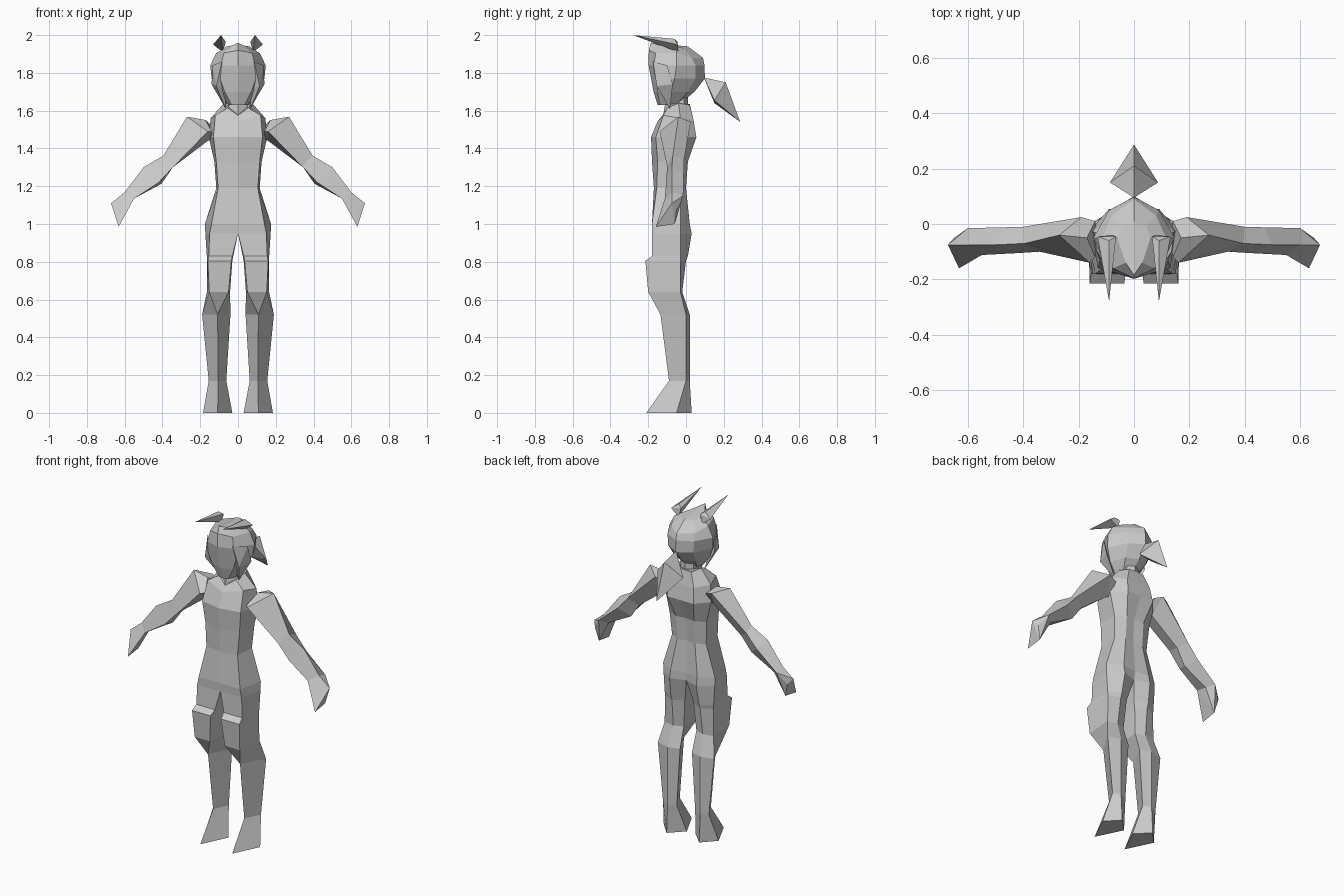
import bpy, bmesh

grey = bpy.data.materials.new("plain grey")
grey.diffuse_color = (0.6, 0.6, 0.6, 1)


def finish(name, bm, mirror=True):
    """Weld, orient and mirror a part across x = 0."""
    if mirror:
        copy = bmesh.ops.duplicate(bm, geom=bm.verts[:] + bm.edges[:] + bm.faces[:])["geom"]
        for v in copy:
            if isinstance(v, bmesh.types.BMVert):
                v.co.x *= -1
    bmesh.ops.remove_doubles(bm, verts=bm.verts[:], dist=0.002)
    bmesh.ops.recalc_face_normals(bm, faces=bm.faces[:])
    mesh = bpy.data.meshes.new(name)
    bm.to_mesh(mesh)
    bm.free()
    ob = bpy.data.objects.new(name, mesh)
    bpy.context.collection.objects.link(ob)
    mesh.materials.append(grey)
    return ob


def loft(bm, rings, closed=True, cap_start=False, cap_end=False):
    """Skin a list of equal-length point rings."""
    rows = [[bm.verts.new(p) for p in r] for r in rings]
    n = len(rows[0])
    for a, b in zip(rows, rows[1:]):
        for i in range(n if closed else n - 1):
            j = (i + 1) % n
            bm.faces.new((a[i], a[j], b[j], b[i]))
    if cap_start:
        bm.faces.new(rows[0])
    if cap_end:
        bm.faces.new(rows[-1])


def level(z, *xy):
    return [(x, y, z) for x, y in xy]


def solid(name, points):
    """Convex part from a few corner points, mirrored."""
    bm = bmesh.new()
    bmesh.ops.convex_hull(bm, input=[bm.verts.new(p) for p in points])
    return finish(name, bm)


# torso: half rings run front centre, front corner, side, back corner, back centre
bm = bmesh.new()
hip = level(0.95, (0, -.17), (.15, -.18), (.173, -.03), (.09, .03), (0, .0))
loft(bm, [
    [(0, -.125, 1.575), (.055, -.10, 1.615), (.075, -.04, 1.64), (.05, .02, 1.63), (0, .02, 1.635)],
    [(0, -.15, 1.545), (.12, -.12, 1.575), (.145, -.03, 1.56), (.08, .04, 1.55), (0, .04, 1.55)],
    level(1.46, (0, -.185), (.13, -.16), (.155, -.02), (.09, .055), (0, .055)),
    level(1.33, (0, -.18), (.115, -.15), (.125, -.02), (.06, .01), (0, .0)),
    level(1.19, (0, -.17), (.105, -.155), (.115, -.03), (.06, .0), (0, -.005)),
    level(1.0, (0, -.175), (.14, -.18), (.175, -.03), (.09, .02), (0, .01)),
    hip], closed=False, cap_start=True)
finish("torso", bm)

# legs: front inner, front outer, outer, back, inner
bm = bmesh.new()
loft(bm, [
    hip,
    level(0.83, (.03, -.18), (.155, -.18), (.165, -.03), (.095, .01), (.025, -.03)),
    level(0.805, (.035, -.215), (.16, -.215), (.163, -.03), (.095, .0), (.03, -.03)),
    level(0.64, (.05, -.2), (.152, -.2), (.165, -.03), (.10, -.02), (.042, -.04)),
    level(0.52, (.108, -.135), (.108, -.135), (.19, .0), (.11, .02), (.04, .0)),
    level(0.17, (.105, -.09), (.105, -.09), (.155, .0), (.11, .02), (.062, .0)),
    level(0.0, (.108, -.21), (.108, -.21), (.185, -.05), (.11, .03), (.03, -.05))],
    cap_end=True)
finish("legs", bm)

# arms: top, back, bottom, front
bm = bmesh.new()
loft(bm, [
    [(.17, -.05, 1.55), (.14, .01, 1.52), (.13, -.05, 1.45), (.14, -.12, 1.49)],
    [(.27, -.04, 1.568), (.19, .025, 1.54), (.16, -.04, 1.44), (.16, -.14, 1.49)],
    [(.395, -.07, 1.362), (.40, -.01, 1.34), (.345, -.04, 1.30), (.34, -.10, 1.305)],
    [(.50, -.075, 1.30), (.47, -.012, 1.26), (.405, -.05, 1.213), (.42, -.105, 1.22)],
    [(.60, -.075, 1.168), (.60, -.015, 1.15), (.56, -.05, 1.13), (.55, -.112, 1.135)]],
    cap_start=True, cap_end=True)
finish("arms", bm)

# mitten hands
solid("hands", [(.60, -.075, 1.168), (.60, -.015, 1.15), (.56, -.05, 1.13),
                (.55, -.112, 1.135), (.672, -.075, 1.11), (.65, -.05, 1.08),
                (.632, -.16, .985), (.63, -.06, 1.0)])

# neck
bm = bmesh.new()
loft(bm, [level(1.58, (0, -.12), (.05, -.09), (.05, -.01), (0, .01)),
          level(1.70, (0, -.10), (.05, -.07), (.04, -.01), (0, .01))], closed=False)
finish("neck", bm)

# head with hair cap: front centre, front corner, side, back corner, back centre
bm = bmesh.new()
loft(bm, [
    level(1.63, (0, -.15), (.035, -.14), (.05, -.09), (.04, -.05), (0, -.04)),
    level(1.70, (0, -.172), (.07, -.15), (.105, -.08), (.07, .01), (0, .045)),
    level(1.77, (0, -.185), (.095, -.155), (.14, -.06), (.085, .05), (0, .10)),
    level(1.84, (0, -.198), (.09, -.17), (.147, -.05), (.09, .05), (0, .098)),
    [(0, -.197, 1.92), (.075, -.16, 1.905), (.115, -.05, 1.905), (.08, .03, 1.88), (0, .09, 1.88)],
    [(0, -.185, 1.96), (.03, -.14, 1.945), (.06, -.05, 1.94), (.045, -.01, 1.93), (0, .01, 1.94)]],
    closed=False, cap_start=True, cap_end=True)
finish("head", bm)

# side hair locks
solid("hair_locks", [(.085, -.175, 1.86), (.135, -.10, 1.84), (.115, -.155, 1.73),
                     (.14, -.07, 1.74), (.07, -.13, 1.72), (.065, -.085, 1.61)])

# swept horns
solid("horns", [(.09, -.28, 2.0), (.09, -.06, 1.98), (.065, -.045, 1.965),
                (.132, -.045, 1.95), (.08, -.04, 1.91)])

# ponytail
solid("ponytail", [(0, .095, 1.775), (0, .21, 1.75), (.087, .15, 1.655),
                   (0, .15, 1.64), (0, .287, 1.54)])
